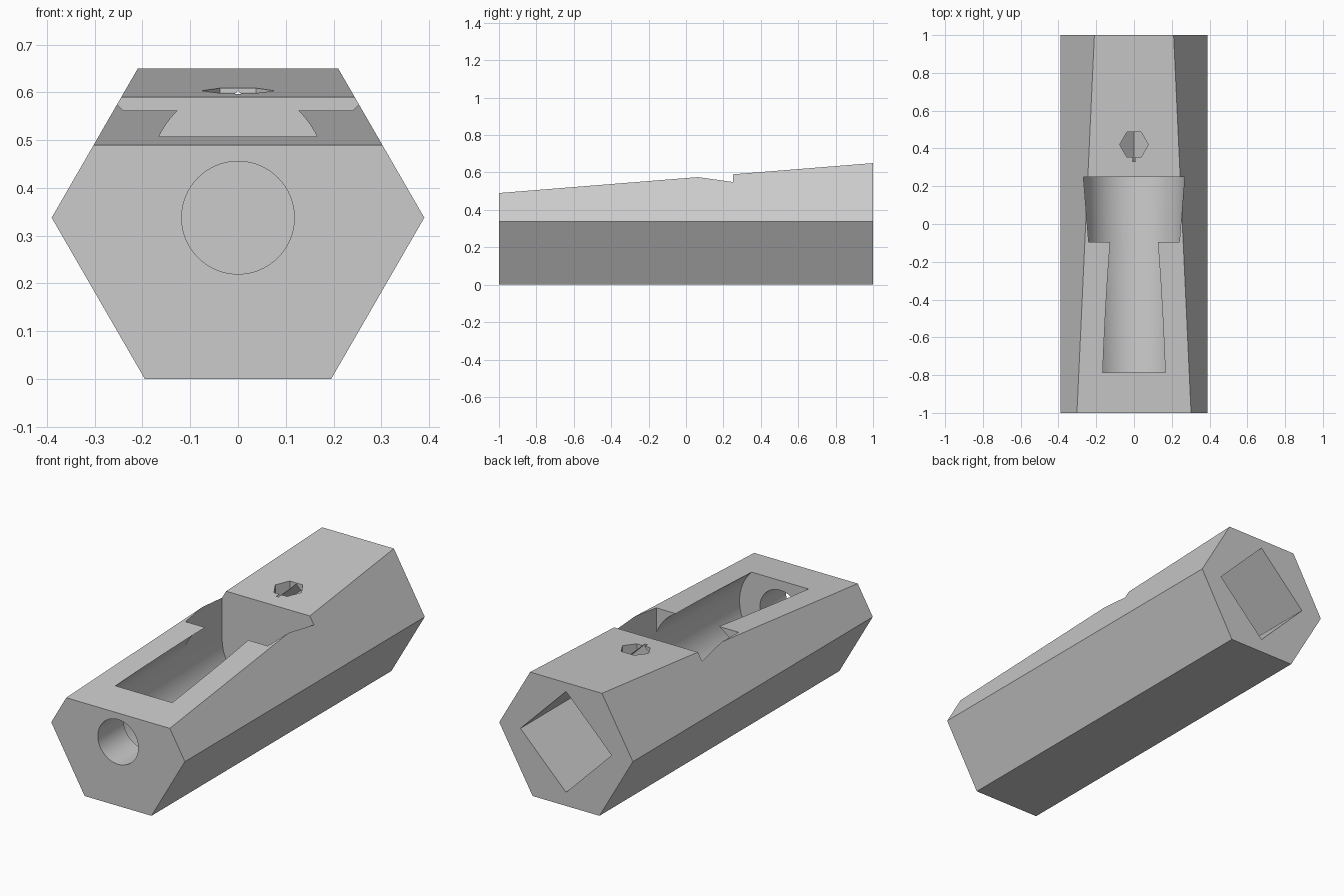
import bpy, bmesh, math
from mathutils import Matrix, Vector

cube = bpy.data.objects.get("Cube")
if cube:
    bpy.data.objects.remove(cube, do_unlink=True)

HEX_R = 0.39
AXIS_Z = HEX_R * math.cos(math.pi / 6)

grey = bpy.data.materials.new("plain grey")
grey.use_nodes = True
colour = (0.6, 0.6, 0.6, 1)
grey.diffuse_color = colour
grey.node_tree.nodes["Principled BSDF"].inputs["Base Color"].default_value = colour


def to_object(name, bm):
    bmesh.ops.recalc_face_normals(bm, faces=bm.faces)
    mesh = bpy.data.meshes.new(name)
    bm.to_mesh(mesh)
    bm.free()
    mesh.materials.append(grey)
    obj = bpy.data.objects.new(name, mesh)
    bpy.context.collection.objects.link(obj)
    return obj


def prism(sides, r1, r2, length, centre, along_y=True):
    """Prism or cone along y (or z), with a corner on the x axis."""
    bm = bmesh.new()
    turn = Matrix.Rotation(math.pi / 2, 4, 'Z')
    if along_y:
        turn = Matrix.Rotation(-math.pi / 2, 4, 'X') @ turn
    bmesh.ops.create_cone(bm, cap_ends=True, segments=sides, radius1=r1, radius2=r2,
                          depth=length, matrix=Matrix.Translation(centre) @ turn)
    return bm


def y_cutter(name, sides, r1, r2, y1, y2):
    return to_object(name, prism(sides, r1, r2, y2 - y1, (0, (y1 + y2) / 2, AXIS_Z)))


# Hexagonal body with a sloping top
bm = prism(6, HEX_R, HEX_R, 2, (0, 0, AXIS_Z))
bmesh.ops.bisect_plane(bm, geom=bm.verts[:] + bm.edges[:] + bm.faces[:],
                       plane_co=(0, 0, 0.57), plane_no=Vector((0, -0.08, 1)).normalized(),
                       clear_outer=True)
bmesh.ops.holes_fill(bm, edges=[e for e in bm.edges if e.is_boundary])
body = to_object("hexagonal_body", bm)

# Wide mouth: straight walls that spread towards the back
bm = bmesh.new()
bmesh.ops.create_cube(bm, size=1)
for v in bm.verts:
    back = v.co.y > 0
    half = 0.268 if back else 0.24
    v.co = (math.copysign(half, v.co.x), 0.25 if back else -0.095,
            0.9 if v.co.z > 0 else AXIS_Z)
mouth = to_object("mouth_cutter", bm)

cutters = [
    y_cutter("chamber_cutter", 96, 0.237, 0.268, -0.785, 0.25),
    mouth,
    y_cutter("front_hole_cutter", 64, 0.118, 0.118, -1.1, -0.7),
    y_cutter("square_socket_cutter", 4, 0.266, 0.266, 0.33, 1.1),
    to_object("screw_hole_cutter",
              prism(6, 0.076, 0.076, 0.4, (0, 0.42, 0.6), along_y=False)),
]

# Carve every hollow out of the body
bpy.context.view_layer.objects.active = body
body.select_set(True)
for cutter in cutters:
    mod = body.modifiers.new(cutter.name, 'BOOLEAN')
    mod.operation = 'DIFFERENCE'
    mod.solver = 'EXACT'
    mod.object = cutter
    bpy.ops.object.modifier_apply(modifier=mod.name)
    bpy.data.objects.remove(cutter, do_unlink=True)

bpy.ops.object.shade_smooth_by_angle(angle=math.radians(20))
